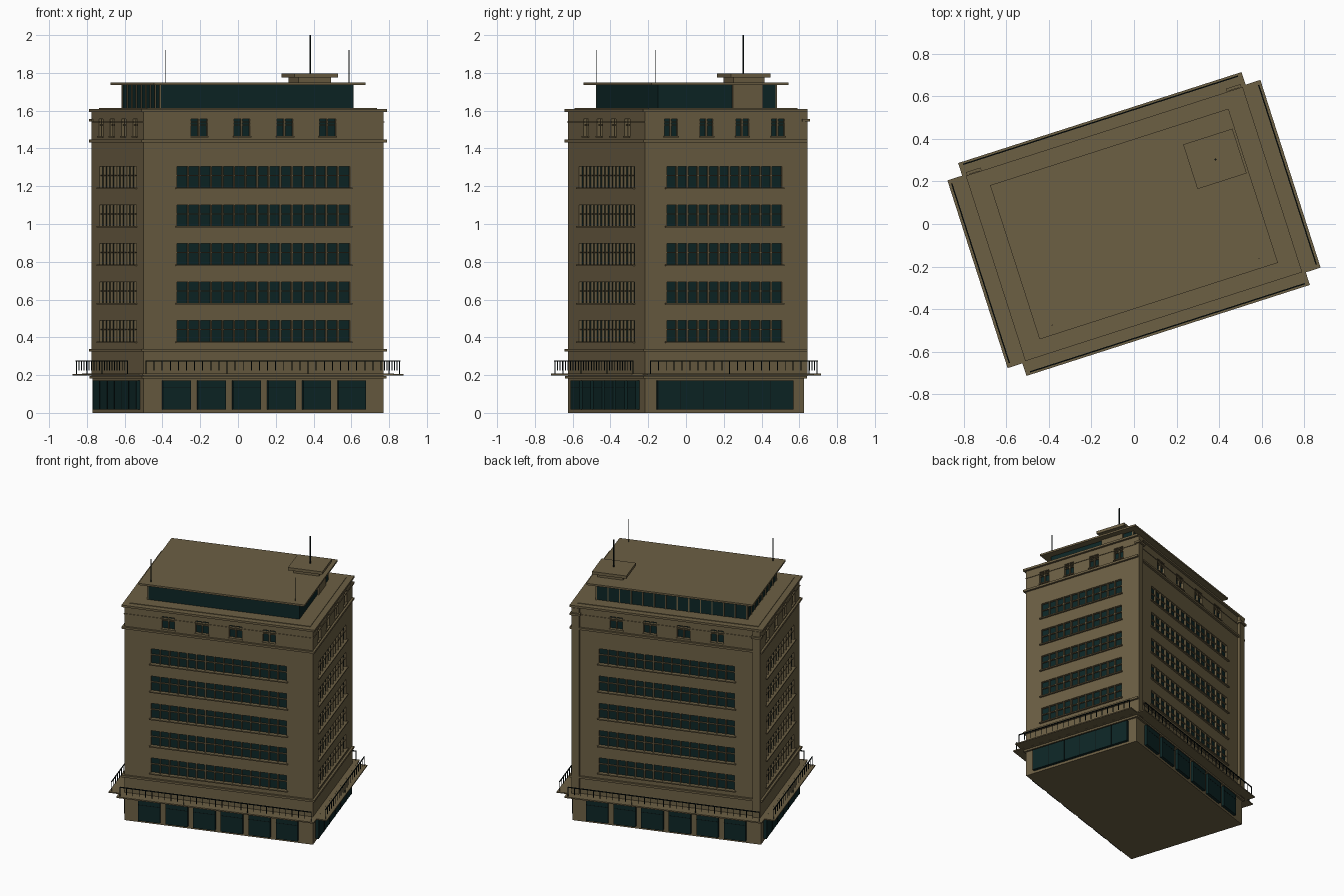
import bpy, bmesh, math
from mathutils import Matrix, Vector

if "Cube" in bpy.data.objects:
    bpy.data.objects.remove(bpy.data.objects["Cube"])

TURN = Matrix.Rotation(math.radians(17.8), 4, 'Z')
A, B = 0.667, 0.441            # half length and half depth of the main block


def material(name, rgb):
    m = bpy.data.materials.new(name)
    m.diffuse_color = (*rgb, 1)
    m.use_nodes = True
    m.node_tree.nodes["Principled BSDF"].inputs["Base Color"].default_value = m.diffuse_color
    return m


STONE = material("tan_stone", (0.150, 0.115, 0.057))
GLASS = material("dark_teal_glass", (0.004, 0.019, 0.019))
METAL = material("black_metal", (0.003, 0.007, 0.007))


class Part:
    """Collects boxes and turns them into one named object."""

    def __init__(self, name, mat):
        self.name, self.mat, self.bm = name, mat, bmesh.new()

    def box(self, x0, x1, y0, y1, z0, z1):
        c = Vector((x0 + x1, y0 + y1, z0 + z1)) / 2
        size = (abs(x1 - x0), abs(y1 - y0), abs(z1 - z0), 1)
        bmesh.ops.create_cube(self.bm, size=1, matrix=Matrix.Translation(c) @ Matrix.Diagonal(size))

    def slab(self, a, b, z0, z1):
        self.box(-a, a, -b, b, z0, z1)

    def wall(self, side, s0, s1, z0, z1, d0, d1, a=A, b=B):
        """Box on a wall: s along it, d outward from it. Sides: front, right, back, left."""
        if side == 0:
            self.box(s0, s1, -b - d1, -b - d0, z0, z1)
        elif side == 1:
            self.box(a + d0, a + d1, s0, s1, z0, z1)
        elif side == 2:
            self.box(-s1, -s0, b + d0, b + d1, z0, z1)
        else:
            self.box(-a - d1, -a - d0, -s1, -s0, z0, z1)

    def rod(self, x, y, z0, z1, r):
        bmesh.ops.create_cone(self.bm, cap_ends=True, segments=8, radius1=r, radius2=r, depth=z1 - z0,
                              matrix=Matrix.Translation((x, y, (z0 + z1) / 2)))

    def done(self):
        me = bpy.data.meshes.new(self.name)
        self.bm.transform(TURN)
        self.bm.to_mesh(me)
        self.bm.free()
        me.materials.append(self.mat)
        ob = bpy.data.objects.new(self.name, me)
        bpy.context.scene.collection.objects.link(ob)
        return ob


# Windows: recess cutters, glass, bars and sills
cut = Part("window_cutter", STONE)
glass = Part("window_glass", GLASS)
bars = Part("window_bars", STONE)
sills = Part("window_sills", STONE)
REC = 0.02


def window(side, s0, s1, z0, z1, panes, transom):
    cut.wall(side, s0, s1, z0, z1, -REC, 0.03)
    glass.wall(side, s0 - .002, s1 + .002, z0 - .002, z1 + .002, -REC - .004, -REC + .003)
    step = (s1 - s0) / panes
    for i in range(1, panes):
        s = s0 + i * step
        bars.wall(side, s - .004, s + .004, z0, z1, -REC, -.003)
    bars.wall(side, s0, s1, transom - .003, transom + .003, -REC, -.006)


for side in range(4):
    long_side = side % 2 == 0
    half, panes = (.48, 15) if long_side else (.32, 11)
    for i in range(5):
        z = .378 + i * .2035
        window(side, -half, half, z, z + .112, panes, z + .064)
        sills.wall(side, -half - .01, half + .01, z - .008, z, -.005, .013)
    # Small windows under the roof
    pitch, w = (.238, .045) if long_side else (.198, .036)
    for k in (-1.5, -.5, .5, 1.5):
        window(side, k * pitch - w, k * pitch + w, 1.465, 1.555, 2, 1.525)
        sills.wall(side, k * pitch - w - .005, k * pitch + w + .005, 1.458, 1.465, -.005, .008)

# Main block with the window recesses cut out
walls = Part("main_walls", STONE)
walls.slab(A, B, 0, 1.6)
walls = walls.done()
cutter = cut.done()
cutter.hide_render = True
mod = walls.modifiers.new("recesses", 'BOOLEAN')
mod.operation, mod.object, mod.solver = 'DIFFERENCE', cutter, 'EXACT'
dg = bpy.context.evaluated_depsgraph_get()
walls.data = bpy.data.meshes.new_from_object(walls.evaluated_get(dg))
walls.modifiers.clear()
bpy.data.objects.remove(cutter)
for p in (glass, bars, sills):
    p.done()

# Ground floor shop windows
shop = Part("shop_glass", GLASS)
frames = Part("shop_frames", METAL)
for side in range(4):
    if side % 2 == 0:
        for k in range(6):
            s = (k - 2.5) * .195
            shop.wall(side, s - .077, s + .077, .018, .172, -.01, .02)
            frames.wall(side, s - .077, s + .077, .135, .138, .0, .021)
    else:
        shop.wall(side, -.378, .378, .018, .172, -.01, .02)
        for k in range(7):
            s = (k - 3) * .125
            frames.wall(side, s - .0015, s + .0015, .018, .172, 0, .022)
shop.done()
frames.done()

# Horizontal stone bands and roof edge
bands = Part("stone_bands", STONE)
for z0, z1, d in ((.183, .196, .014), (.324, .339, .015), (1.432, 1.447, .015),
                  (1.537, 1.542, .004), (1.594, 1.609, .016)):
    bands.slab(A + d, B + d, z0, z1)
bands.slab(.64, .414, 1.60, 1.613)
bands.done()

# Pilasters with caps at the rear corners
pil = Part("rear_pilasters", STONE)
for sx in (-1, 1):
    pil.box(sx * .615, sx * .667, B - .01, B + .02, .196, 1.594)
    pil.box(sx * .605, sx * .677, B - .01, B + .032, 1.542, 1.557)
pil.done()

# Canopy above the shops, two crossing slabs
canopy = Part("canopy", STONE)
canopy.slab(.772, .463, .199, .207)
canopy.slab(.699, .525, .1985, .2075)
canopy.done()

# Railings along the canopy edges
rail = Part("railings", METAL)
for side in range(4):
    half, count = (.678, 30) if side % 2 == 0 else (.443, 20)
    d = .071 if side % 2 == 0 else .09
    rail.wall(side, -half, half, .272, .278, d - .003, d + .003)
    for i in range(count + 1):
        s = -half + .002 + i * (2 * half - .004) / count
        z0 = .206 if i % 10 == 0 else .224
        rail.wall(side, s - .002, s + .002, z0, .274, d - .002, d + .002)
rail.done()

# Glazed penthouse with mullions, lift core and roof slab
PA, PB = .536, .327
pent = Part("penthouse_glass", GLASS)
pent.slab(PA, PB, 1.605, 1.738)
pent.done()
mull = Part("penthouse_mullions", STONE)
for side, half, count in ((2, PA, 13), (3, PB, 8)):
    for i in range(count + 1):
        s = -half + .004 + i * (2 * half - .008) / count
        mull.wall(side, s - .004, s + .004, 1.61, 1.738, -.005, .006, PA, PB)
mull.done()
core = Part("lift_core", STONE)
core.box(.36, .546, .085, .252, 1.605, 1.738)
core.done()
roof = Part("penthouse_roof", STONE)
roof.slab(.588, .380, 1.737, 1.750)
roof.done()

# Rooftop machine room with overhanging cap
room = Part("machine_room", STONE)
room.box(.365, .546, .09, .26, 1.745, 1.778)
room.box(.334, .577, .065, .285, 1.776, 1.797)
room.done()

# Antennas
ant = Part("antennas", METAL)
back = TURN.inverted()
for x, y, z0, z1, r in ((.383, .303, 1.79, 2.0, .005), (-.385, -.475, 1.745, 1.922, .0022),
                        (.587, -.163, 1.745, 1.922, .0022)):
    p = back @ Vector((x, y, 0))
    ant.rod(p.x, p.y, z0, z1, r)
ant.done()
